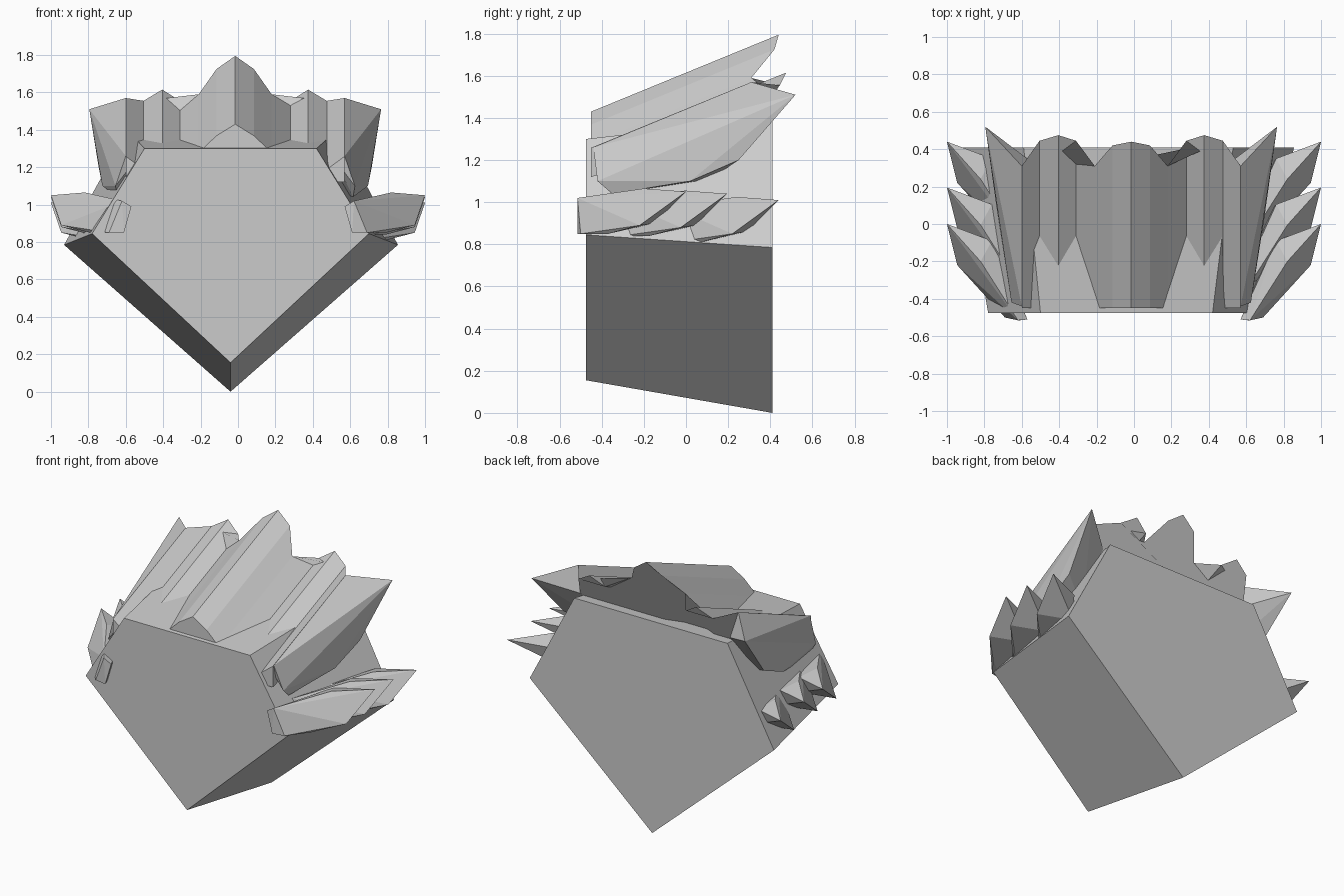
import bpy, bmesh

cube = bpy.data.objects.get("Cube")
if cube:
    bpy.data.objects.remove(cube, do_unlink=True)

grey = bpy.data.materials.new("plain_grey")
grey.use_nodes = True
GREY = (0.6, 0.6, 0.6, 1)
grey.diffuse_color = GREY
shader = grey.node_tree.nodes["Principled BSDF"]
shader.inputs["Base Color"].default_value = GREY
shader.inputs["Roughness"].default_value = 0.8


def finish(name, bm):
    bmesh.ops.recalc_face_normals(bm, faces=bm.faces[:])
    mesh = bpy.data.meshes.new(name)
    bm.to_mesh(mesh)
    bm.free()
    mesh.materials.append(grey)
    obj = bpy.data.objects.new(name, mesh)
    bpy.context.collection.objects.link(obj)
    return obj


def loft(name, sections):
    """Skin closed sections of equal length and cap both ends."""
    bm = bmesh.new()
    rings = [[bm.verts.new(p) for p in s] for s in sections]
    for a, b in zip(rings, rings[1:]):
        for i in range(len(a)):
            j = (i + 1) % len(a)
            bm.faces.new((a[i], a[j], b[j], b[i]))
    bm.faces.new(rings[0])
    bm.faces.new(rings[-1])
    return finish(name, bm)


def hull(name, points, side, cx=0, dy=0, dz=0):
    bm = bmesh.new()
    for x, y, z in points:
        bm.verts.new((cx + side * x, y + dy, z + dz))
    out = bmesh.ops.convex_hull(bm, input=bm.verts[:])
    loose = {v for v in out["geom_interior"] + out["geom_unused"]
             if isinstance(v, bmesh.types.BMVert)}
    bmesh.ops.delete(bm, geom=list(loose), context="VERTS")
    return finish(name, bm)


# Five-sided block, larger at the back
front = [(-.50, 1.30), (.42, 1.30), (.70, .845), (-.04, .155), (-.78, .845)]
back = [(-.59, 1.40), (.53, 1.40), (.855, .785), (-.04, 0), (-.93, .785)]
loft("block", [[(x, -.475, z) for x, z in front],
               [(x, .41, z) for x, z in back]])

# Pleated crest: rear edge (offset, y, z) swept forward and down
CX = -.015
half = [(0, .44, 1.795), (.10, .42, 1.725), (.195, .31, 1.59), (.295, .445, 1.555),
        (.39, .475, 1.615), (.49, .445, 1.555), (.585, .31, 1.57)]
rear = [(-x, y, z) for x, y, z in half[:0:-1]] + half
start, lean = -.45, .41
rear_ring = [(CX + x, y, z) for x, y, z in rear]
front_ring = [(CX + x, start, z - lean * (y - start)) for x, y, z in rear]
rear_ring += [(CX + x, .28, 1.32) for x, _, _ in rear[::-1]]
front_ring += [(CX + x, start, 1.12) for x, _, _ in rear[::-1]]
loft("crest", [front_ring, rear_ring])

# Large corner spikes and three small side spikes on each flank
corner = [(.585, -.44, 1.26), (.54, -.42, 1.23), (.64, -.42, 1.10), (.63, -.35, 1.04),
          (.71, .02, 1.10), (.73, .25, 1.20), (.78, .52, 1.51), (.585, .31, 1.57),
          (.49, .30, 1.38), (.50, .10, 1.10)]
small = [(.57, -.51, .99), (.62, -.515, 1.02), (.61, -.515, .85), (.69, -.50, .85),
         (.79, -.37, .85), (.945, -.22, .89), (1, 0, 1.05), (.82, -.20, 1.065),
         (.76, -.09, 1.03), (.72, -.15, .90)]
for side, label in ((1, "left"), (-1, "right")):
    hull("corner_spike_" + label, corner, side, cx=CX)
    for i, (dy, dz) in enumerate(((0, 0), (.195, -.01), (.44, -.04))):
        hull(f"side_spike_{label}_{i + 1}", small, side, dy=dy, dz=dz)
